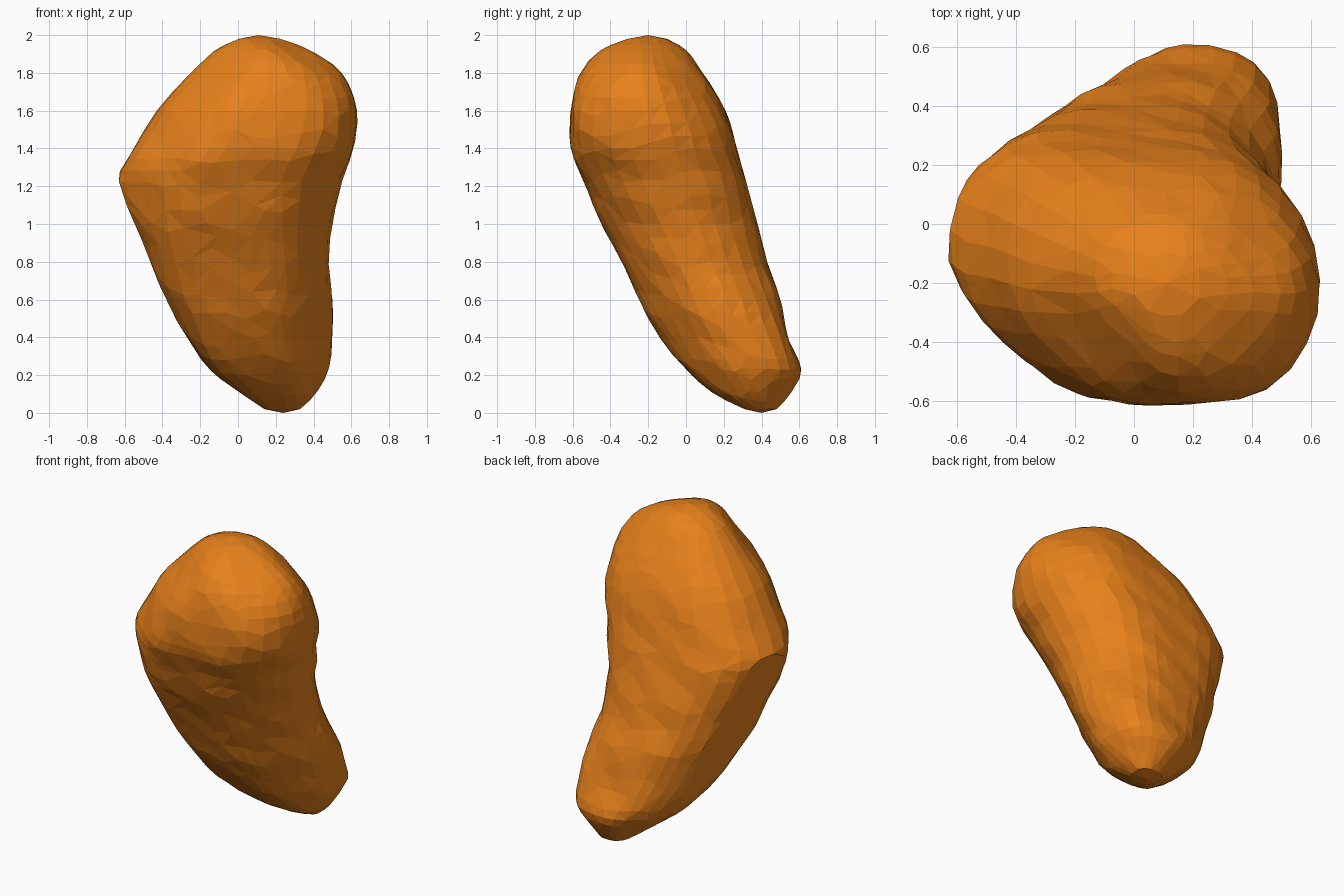
import bpy, bmesh, math
from mathutils import Vector

if "Cube" in bpy.data.objects:
    bpy.data.objects.remove(bpy.data.objects["Cube"])

# Horizontal sections: z, then extents of x, y, x+y and y-x (min, max each)
SECTIONS = [
    (0.02, 0.14, 0.33, 0.31, 0.48, 0.48, 0.77, 0.02, 0.29),
    (0.10, 0.02, 0.41, 0.15, 0.55, 0.20, 0.84, -0.15, 0.38),
    (0.23, -0.15, 0.48, 0.00, 0.61, -0.12, 0.96, -0.27, 0.53),
    (0.40, -0.27, 0.50, -0.14, 0.54, -0.34, 0.93, -0.37, 0.58),
    (0.60, -0.39, 0.50, -0.25, 0.50, -0.53, 0.79, -0.47, 0.63),
    (0.80, -0.47, 0.48, -0.34, 0.43, -0.68, 0.68, -0.57, 0.68),
    (1.00, -0.55, 0.50, -0.45, 0.38, -0.77, 0.64, -0.68, 0.71),
    (1.22, -0.64, 0.55, -0.54, 0.32, -0.82, 0.65, -0.84, 0.74),
    (1.40, -0.55, 0.61, -0.61, 0.27, -0.79, 0.64, -1.00, 0.63),
    (1.60, -0.43, 0.63, -0.61, 0.21, -0.69, 0.57, -1.04, 0.46),
    (1.80, -0.25, 0.55, -0.56, 0.09, -0.50, 0.38, -0.88, 0.20),
    (1.92, -0.12, 0.38, -0.45, 0.00, -0.36, 0.21, -0.65, 0.02),
    (1.98, 0.00, 0.23, -0.31, -0.10, -0.25, 0.07, -0.48, -0.17),
]
SIDES = 32
POWER = 9


def ring(row):
    """Rounded eight-sided outline touching the given extents."""
    z, x0, x1, y0, y1, a0, a1, b0, b1 = row
    cx, cy, s = (x0 + x1) / 2, (y0 + y1) / 2, math.sqrt(2)
    reach = [x1 - cx, (a1 - cx - cy) / s, y1 - cy, (b1 - cy + cx) / s,
             cx - x0, (cx + cy - a0) / s, cy - y0, (cy - cx - b0) / s]
    flat = []
    for i in range(SIDES):
        t = 2 * math.pi * i / SIDES
        total = sum((max(0, math.cos(t - k * math.pi / 4)) / h) ** POWER
                    for k, h in enumerate(reach))
        r = total ** (-1 / POWER)
        r *= 1 + 0.015 * math.sin(5 * t + 9 * z) * math.sin(13 * z + 2 * t)
        flat.append((r * math.cos(t), r * math.sin(t)))
    # stretch to the exact width and depth
    xs, ys = [p[0] for p in flat], [p[1] for p in flat]
    fx = (x1 - x0) / (max(xs) - min(xs))
    fy = (y1 - y0) / (max(ys) - min(ys))
    return [Vector((x0 + (x - min(xs)) * fx, y0 + (y - min(ys)) * fy, z)) for x, y in flat]


def blend(a, b, c, d, t):
    """Smooth curve from b to c."""
    return tuple(q + 0.5 * t * (r - p + t * (2 * p - 5 * q + 4 * r - s
                 + t * (3 * (q - r) + s - p))) for p, q, r, s in zip(a, b, c, d))


# Loft the lumpy body through smoothly blended sections
last = len(SECTIONS) - 1
rows = []
for k in range(last):
    four = [SECTIONS[min(max(k + n, 0), last)] for n in (-1, 0, 1, 2)]
    rows += [blend(*four, t / 3) for t in range(3)]
rows.append(SECTIONS[last])
bm = bmesh.new()
rings = [[bm.verts.new(p) for p in ring(row)] for row in rows]
for lower, upper in zip(rings, rings[1:]):
    for i in range(SIDES):
        j = (i + 1) % SIDES
        bm.faces.new((lower[i], lower[j], upper[j], upper[i]))

# Rounded ends
bottom = bm.verts.new((0.24, 0.40, 0))
top = bm.verts.new((0.11, -0.20, 2))
for i in range(SIDES):
    j = (i + 1) % SIDES
    bm.faces.new((bottom, rings[0][j], rings[0][i]))
    bm.faces.new((top, rings[-1][i], rings[-1][j]))
bmesh.ops.triangulate(bm, faces=bm.faces[:])

# Flat slice on the lower left, leaving a sharp crease
cut = bmesh.ops.bisect_plane(
    bm, geom=bm.verts[:] + bm.edges[:] + bm.faces[:], dist=0.0001,
    plane_co=(-0.14, 0.38, 0.18), plane_no=(-0.92, 0.21, -0.33), clear_outer=True)
rim = [e for e in cut["geom_cut"] if isinstance(e, bmesh.types.BMEdge)]
bmesh.ops.holes_fill(bm, edges=rim, sides=0)
bmesh.ops.triangulate(bm, faces=bm.faces[:])
bmesh.ops.recalc_face_normals(bm, faces=bm.faces[:])
mesh = bpy.data.meshes.new("lumpy_body")
bm.to_mesh(mesh)
bm.free()
body = bpy.data.objects.new("lumpy_body", mesh)
bpy.context.collection.objects.link(body)

# Irregular flat facets
facets = body.modifiers.new("facets", "DECIMATE")
facets.ratio = 0.45

orange = bpy.data.materials.new("orange")
orange.diffuse_color = (0.8, 0.22, 0.011, 1)
orange.use_nodes = True
orange.node_tree.nodes["Principled BSDF"].inputs["Base Color"].default_value = orange.diffuse_color
mesh.materials.append(orange)
